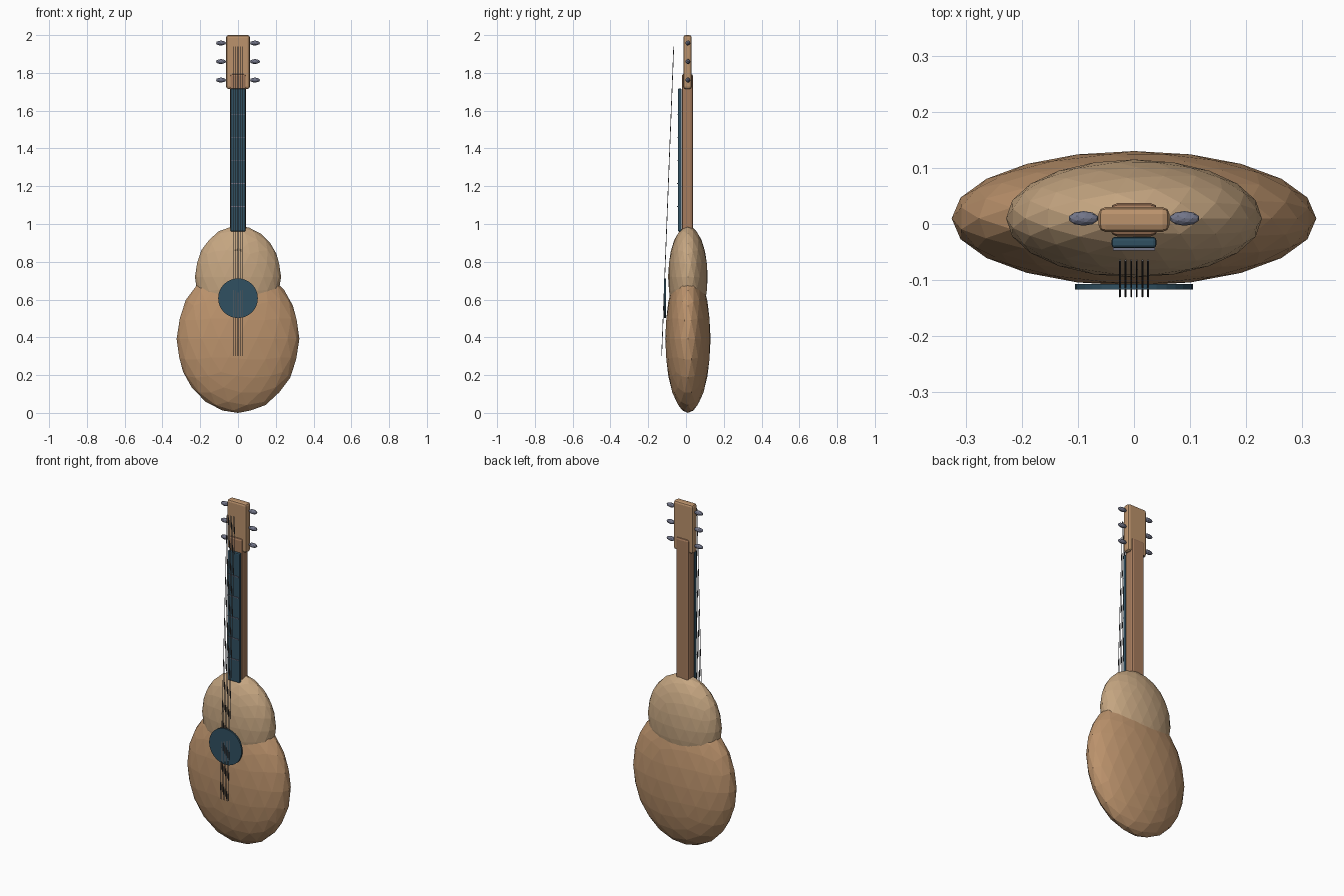
import bpy
from mathutils import Vector

if "Cube" in bpy.data.objects:
    bpy.data.objects.remove(bpy.data.objects["Cube"])


def material(name, rgb):
    m = bpy.data.materials.new(name)
    m.diffuse_color = (*rgb, 1)
    m.use_nodes = True
    m.node_tree.nodes["Principled BSDF"].inputs["Base Color"].default_value = m.diffuse_color
    return m


WOOD = material("wood", (0.50, 0.29, 0.15))
PALE = material("pale_wood", (0.56, 0.38, 0.22))
NECK = material("neck_wood", (0.38, 0.20, 0.11))
DARK = material("dark_blue", (0.03, 0.08, 0.12))
METAL = material("peg_metal", (0.17, 0.18, 0.25))
STEEL = material("string_steel", (0.12, 0.12, 0.13))


def finish(name, mat):
    ob = bpy.context.object
    ob.name = name
    ob.data.materials.append(mat)
    return ob


def ellipsoid(name, loc, radii, mat, level):
    bpy.ops.mesh.primitive_ico_sphere_add(subdivisions=level, radius=1, location=loc)
    ob = finish(name, mat)
    ob.scale = radii
    return ob


def box(name, lo, hi, mat, bevel=0):
    lo, hi = Vector(lo), Vector(hi)
    bpy.ops.mesh.primitive_cube_add(size=1, location=(lo + hi) / 2)
    ob = finish(name, mat)
    ob.scale = hi - lo
    bpy.ops.object.transform_apply(location=False, rotation=False, scale=True)
    if bevel:
        b = ob.modifiers.new("bevel", 'BEVEL')
        b.width, b.segments = bevel, 2
    return ob


def rod(name, a, b, radius, mat, sides):
    a, b = Vector(a), Vector(b)
    bpy.ops.mesh.primitive_cylinder_add(vertices=sides, radius=radius,
                                        depth=(b - a).length, location=(a + b) / 2)
    ob = finish(name, mat)
    ob.rotation_euler = (b - a).to_track_quat('Z', 'Y').to_euler()
    return ob


# Faceted body: wide lower bout and smaller upper bout
ellipsoid("lower_body", (0, 0.01, 0.392), (0.325, 0.12, 0.392), WOOD, 3)
ellipsoid("upper_body", (0, 0.01, 0.72), (0.228, 0.105, 0.27), PALE, 3)

# Sound hole disc on the front
rod("sound_hole", (0, -0.117, 0.607), (0, -0.107, 0.607), 0.105, DARK, 32)

# Neck, fingerboard and headstock
box("neck", (-0.042, -0.022, 0.95), (0.042, 0.037, 1.795), NECK, 0.012)
box("fingerboard", (-0.04, -0.043, 0.96), (0.04, -0.023, 1.717), DARK, 0.006)
box("headstock", (-0.063, -0.014, 1.715), (0.063, 0.03, 2.0), WOOD, 0.012)

# Thin frets across the fingerboard
for i in range(5):
    z = 1.093 + i * 0.122
    box(f"fret_{i + 1}", (-0.037, -0.047, z - 0.002), (0.037, -0.042, z + 0.002), METAL)

# Three tuning pegs on each side
for side, label in ((-1, "left"), (1, "right")):
    for i in range(3):
        ellipsoid(f"{label}_peg_{i + 1}", (side * 0.09, 0.01, 1.762 + i * 0.098),
                  (0.027, 0.013, 0.013), METAL, 2)

# Six strings running up to the headstock
for i in range(6):
    x = -0.025 + i * 0.01
    rod(f"string_{i + 1}", (x, -0.129, 0.3), (x, -0.065, 1.94), 0.0018, STEEL, 6)
